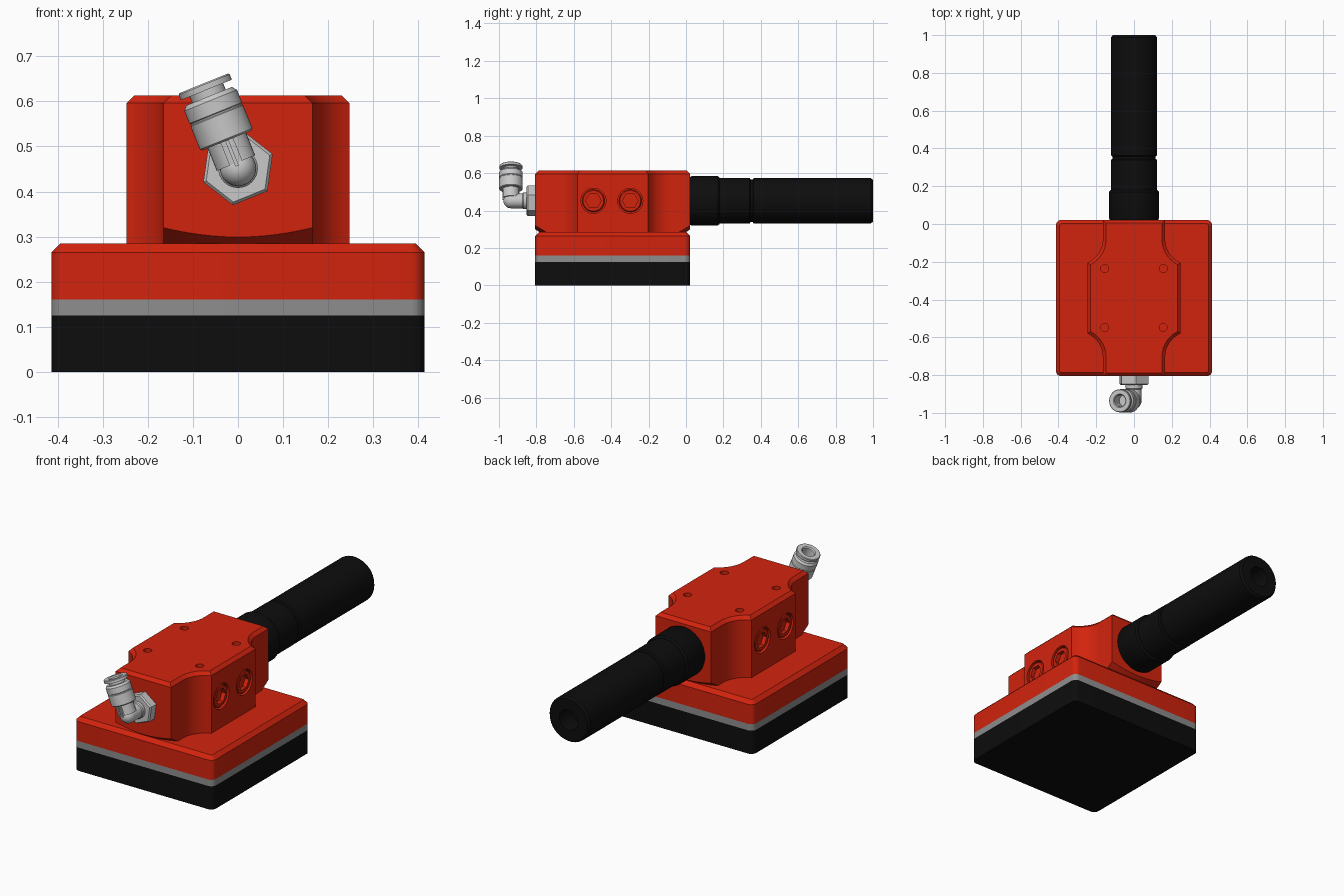
import bpy, bmesh
from math import sin, cos, pi, radians, asin
from mathutils import Matrix, Vector

if "Cube" in bpy.data.objects:
    bpy.data.objects.remove(bpy.data.objects["Cube"])


def material(name, rgb, rough=0.5):
    m = bpy.data.materials.new(name)
    m.use_nodes = True
    m.diffuse_color = (*rgb, 1)
    m.node_tree.nodes["Principled BSDF"].inputs["Base Color"].default_value = (*rgb, 1)
    return m


RED = material("red paint", (0.65, 0.017, 0.004))
BLACK = material("black rubber", (0.004, 0.004, 0.004))
GREY = material("grey plate", (0.27, 0.27, 0.27))
METAL = material("light metal", (0.58, 0.58, 0.58))


def finish(name, bm, mat, matrix):
    bmesh.ops.recalc_face_normals(bm, faces=bm.faces)
    me = bpy.data.meshes.new(name)
    bm.to_mesh(me)
    bm.free()
    me.transform(matrix)
    me.materials.append(mat)
    ob = bpy.data.objects.new(name, me)
    bpy.context.collection.objects.link(ob)
    return ob


def prism(name, pts, z0, z1, mat, chamfer=0, matrix=Matrix()):
    """Extrude an outline upward, with an optional chamfer round the top."""
    bm = bmesh.new()
    base = bm.faces.new([bm.verts.new((x, y, z0)) for x, y in pts])
    ext = bmesh.ops.extrude_face_region(bm, geom=[base], use_keep_orig=True)
    top = [v for v in ext["geom"] if isinstance(v, bmesh.types.BMVert)]
    bmesh.ops.translate(bm, verts=top, vec=(0, 0, z1 - z0))
    if chamfer:
        edges = [e for e in bm.edges if all(v in top for v in e.verts)]
        bmesh.ops.recalc_face_normals(bm, faces=bm.faces)
        bmesh.ops.bevel(bm, geom=edges, offset=chamfer, segments=1, affect='EDGES')
    return finish(name, bm, mat, matrix)


def lathe(name, profile, mat, matrix=Matrix(), n=48, phase=0):
    """Revolve (radius, height) points about local z; ends are closed."""
    bm = bmesh.new()
    rings = []
    for r, h in profile:
        rings.append([bm.verts.new((r * cos(phase + 2 * pi * i / n),
                                    r * sin(phase + 2 * pi * i / n), h)) for i in range(n)])
    for a, b in zip(rings, rings[1:]):
        for i in range(n):
            j = (i + 1) % n
            bm.faces.new((a[i], a[j], b[j], b[i]))
    bm.faces.new(rings[0])
    bm.faces.new(rings[-1])
    return finish(name, bm, mat, matrix)


def cut(ob, cutter, operation='DIFFERENCE'):
    mod = ob.modifiers.new("cut", 'BOOLEAN')
    mod.operation, mod.object, mod.solver = operation, cutter, 'EXACT'
    bpy.context.view_layer.objects.active = ob
    bpy.ops.object.modifier_apply(modifier=mod.name)
    bpy.data.objects.remove(cutter)


def arc(cx, cy, r, a0, a1, n):
    return [(cx + r * cos(a0 + (a1 - a0) * i / n), cy + r * sin(a0 + (a1 - a0) * i / n))
            for i in range(n + 1)]


def rect(w, d):
    return [(-w, -d), (w, -d), (w, d), (-w, d)]


MID = Matrix.Translation((0, -0.392, 0))   # centre of the square base
AXIS = 0.452                               # height of the port axis
HALF = 0.414

# Base stack: rubber pad, plate, chamfered cover
outline = []
for k, (sx, sy) in enumerate([(1, 1), (-1, 1), (-1, -1), (1, -1)]):
    outline += arc(sx * (HALF - 0.03), sy * (HALF - 0.03), 0.03, k * pi / 2, (k + 1) * pi / 2, 6)
prism("rubber_pad", outline, 0, 0.125, BLACK, matrix=MID)
prism("middle_plate", outline, 0.125, 0.16, GREY, matrix=MID)
prism("base_cover", outline, 0.16, 0.285, RED, 0.02, MID)

# Upper body: wide middle with concave shoulders leading to narrow ends
R, SIDE = 0.135, 0.247
start = asin((0.30 - SIDE) / R) + pi / 2
shoulder = arc(0.30, 0.312, R, pi * 1.5 - (start - pi / 2), pi, 12)
quarter = shoulder + [(0.165, HALF)]
right = [(x, -y) for x, y in reversed(quarter)] + quarter
body = prism("upper_body", right + [(-x, -y) for x, y in right], 0.28, 0.613, RED, 0.017, MID)

# Conical undercut at both ends of the body
cut(body, lathe("undercut", [(0.377, 0.275), (0.93, 0.635)], RED, MID, 96), 'INTERSECT')

# Mounting holes in the top
for x in (-0.155, 0.155):
    for y in (-0.235, -0.548):
        cut(body, lathe("hole", [(0.021, 0.56), (0.021, 0.65)], RED,
                        Matrix.Translation((x, y, 0)), 24))

# Hex socket plugs in both sides
for s, word in ((1, "left"), (-1, "right")):
    for k, y in enumerate((-0.495, -0.298)):
        at = Matrix.Translation((s * SIDE, y, AXIS)) @ Matrix.Rotation(s * pi / 2, 4, 'Y')
        cut(body, lathe("recess", [(0.067, -0.03), (0.067, 0.03)], RED, at))
        plug = lathe(f"{word}_plug_{k + 1}", [(0.06, -0.032), (0.06, -0.008), (0.055, -0.003)], RED, at)
        cut(plug, lathe("socket", [(0.042, -0.025), (0.042, 0.03)], RED, at, 6, pi / 2))

# Rear silencer tube with collar, groove and open end
back = Matrix.Translation((0, 0, AXIS)) @ Matrix.Rotation(-pi / 2, 4, 'X')
lathe("rear_collar", [(0.125, 0.015), (0.132, 0.03), (0.132, 0.17), (0.124, 0.18)], BLACK, back)
lathe("rear_tube", [(0.122, 0.17), (0.122, 0.34), (0.114, 0.345), (0.114, 0.357), (0.121, 0.362),
                    (0.121, 0.988), (0.112, 1.0), (0.055, 1.0), (0.055, 0.9)], BLACK, back)

# Front elbow fitting: hex nut, neck and rounded elbow
front = Matrix.Translation((0, 0, AXIS)) @ Matrix.Rotation(pi / 2, 4, 'X')
TILT = radians(22)
lathe("fitting_nut", [(0.077, 0.8), (0.083, 0.806), (0.083, 0.846), (0.076, 0.853)],
      METAL, front, 6, TILT)
ELBOW = 0.936
ball = [(0.04 * cos(t * pi / 16), ELBOW + 0.04 * sin(t * pi / 16)) for t in range(8)]
lathe("fitting_elbow", [(0.044, 0.85), (0.044, 0.87), (0.04, 0.875)] + ball, METAL, front, 32)

# Tilted push-in socket
up = Matrix.Translation((0, -ELBOW, AXIS)) @ Matrix.Rotation(-TILT, 4, 'Y')
lathe("fitting_core", [(0.038, 0), (0.038, 0.075)], METAL, up, 32)
shaft = lathe("fitting_shaft", [(0.046, 0.012), (0.046, 0.075)], METAL, up, 32)
cut(shaft, prism("slot", rect(0.014, 0.1), -0.01, 0.1, METAL, matrix=up))
prism("fitting_rib", rect(0.004, 0.045), 0.005, 0.07, METAL, matrix=up)
lathe("fitting_socket", [(0.058, 0.066), (0.063, 0.07), (0.063, 0.125), (0.061, 0.127), (0.061, 0.13),
                         (0.063, 0.132), (0.063, 0.162), (0.055, 0.172), (0.04, 0.172), (0.04, 0.187),
                         (0.061, 0.187), (0.061, 0.2), (0.058, 0.203), (0.036, 0.203),
                         (0.031, 0.197), (0.031, 0.13)], METAL, up)

# Smooth round surfaces while keeping hard edges
for ob in bpy.context.scene.objects:
    ob.select_set(ob.type == 'MESH')
bpy.context.view_layer.objects.active = body
bpy.ops.object.shade_smooth_by_angle(angle=radians(28))
